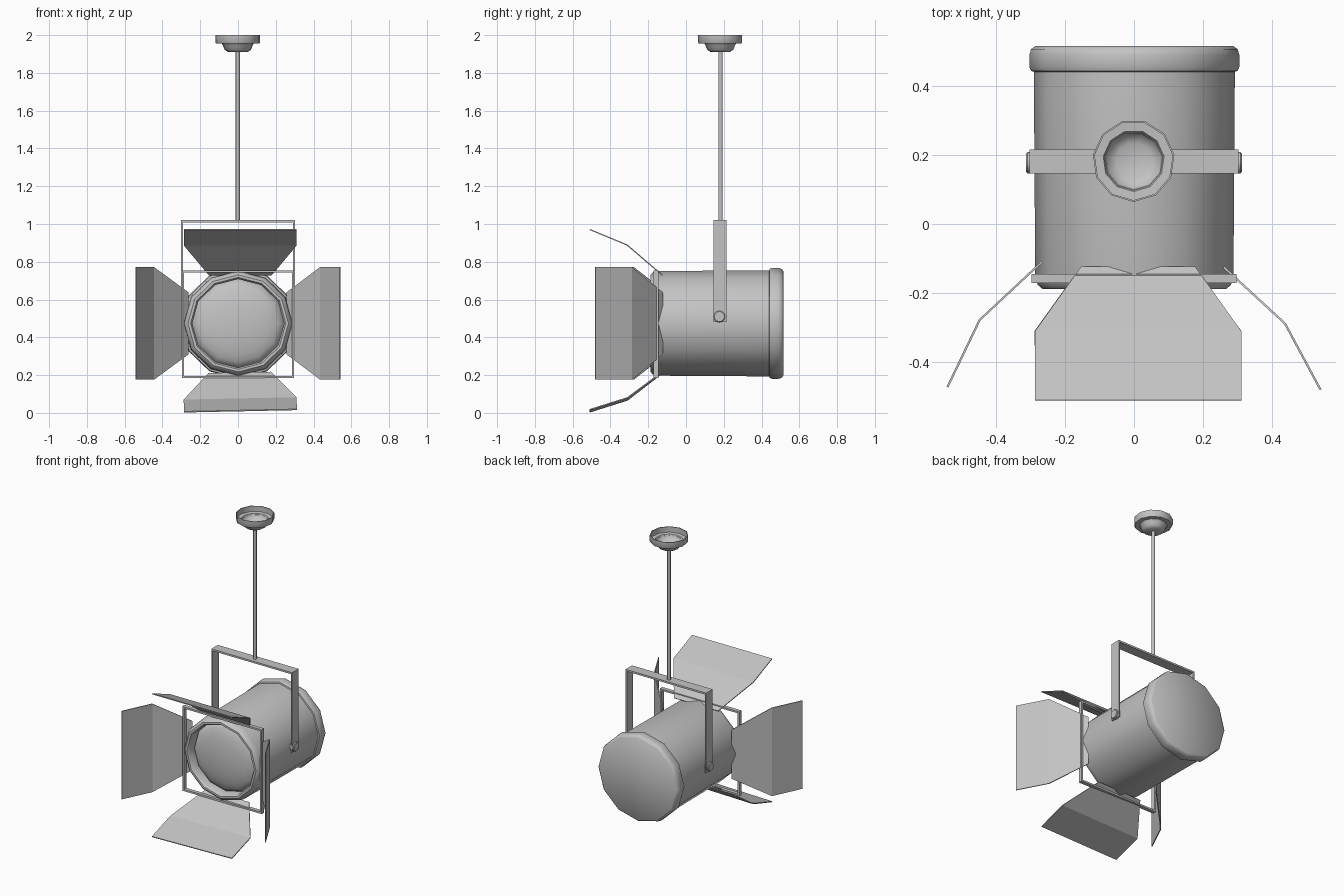
import bpy
import bmesh
from math import cos, sin, pi, radians
from mathutils import Matrix, Vector

cube = bpy.data.objects.get("Cube")
if cube:
    bpy.data.objects.remove(cube, do_unlink=True)

AXIS_Z = 0.474   # height of the lamp axis
MOUNT_Y = 0.181  # depth of yoke, rod and ceiling mount

metal = bpy.data.materials.new("grey_metal")
metal.use_nodes = True
grey = (0.55, 0.55, 0.55, 1)
metal.diffuse_color = grey
metal.node_tree.nodes["Principled BSDF"].inputs["Base Color"].default_value = grey


def finish(name, bm, smooth=True):
    bmesh.ops.recalc_face_normals(bm, faces=bm.faces)
    mesh = bpy.data.meshes.new(name)
    bm.to_mesh(mesh)
    bm.free()
    mesh.materials.append(metal)
    obj = bpy.data.objects.new(name, mesh)
    bpy.context.collection.objects.link(obj)
    if smooth:
        bpy.ops.object.select_all(action="DESELECT")
        obj.select_set(True)
        bpy.context.view_layer.objects.active = obj
        bpy.ops.object.shade_smooth_by_angle(angle=radians(40))
    return obj


def lathe(name, profile, sides, matrix, start=0.0):
    """Turn (radius, height) points around local z."""
    bm = bmesh.new()
    rings = []
    for r, h in profile:
        count = sides if r > 0 else 1
        angles = [start + 2 * pi * i / sides for i in range(count)]
        rings.append([bm.verts.new((r * cos(a), r * sin(a), h)) for a in angles])
    for low, high in zip(rings, rings[1:]):
        for i in range(sides):
            j = (i + 1) % sides
            quad = [low[i % len(low)], low[j % len(low)],
                    high[j % len(high)], high[i % len(high)]]
            bm.faces.new(list(dict.fromkeys(quad)))
    bm.transform(matrix)
    return finish(name, bm)


def bars(name, boxes):
    """One object from (centre, size) boxes."""
    bm = bmesh.new()
    for centre, size in boxes:
        matrix = Matrix.Translation(centre) @ Matrix.Diagonal((*size, 1))
        bmesh.ops.create_cube(bm, size=1, matrix=matrix)
    return finish(name, bm, smooth=False)


def flap(name, angle, path, shift=0.0):
    """Bent tapered sheet; path holds (distance, y, half width)."""
    out = Vector((cos(angle), 0, sin(angle)))
    side = Vector((-sin(angle), 0, cos(angle)))
    bm = bmesh.new()
    rows = []
    for dist, y, half in path:
        mid = Vector((shift, y, AXIS_Z)) + out * dist
        rows.append([bm.verts.new(mid + side * s * half) for s in (-1, 1)])
    for a, b in zip(rows, rows[1:]):
        bm.faces.new((a[0], a[1], b[1], b[0]))
    obj = finish(name, bm, smooth=False)
    sheet = obj.modifiers.new("thickness", "SOLIDIFY")
    sheet.thickness = 0.006
    sheet.offset = 0


# Lamp housing with rolled front lip and rounded rear cap
along_y = (Matrix.Translation((0.001, 0, AXIS_Z)) @ Matrix.Diagonal((1, 1, 0.965, 1))
           @ Matrix.Rotation(-pi / 2, 4, "X"))
lathe("housing", [
    (0.243, -0.11), (0.243, -0.176), (0.252, -0.188), (0.266, -0.188),
    (0.28, -0.176), (0.287, -0.15), (0.291, 0.44)], 12, along_y)
lathe("rear_cap", [
    (0.288, 0.44), (0.299, 0.443), (0.304, 0.455), (0.304, 0.49),
    (0.299, 0.506), (0.287, 0.515), (0, 0.515)], 12, along_y)

# Domed lens set inside the lip
dome = [(0.244 * sin(t), -0.115 - 0.06 * cos(t)) for t in (k * pi / 12 for k in range(7))]
lathe("lens", dome, 12, along_y)

# Square holder for the flaps
w, t, fy, fz = 0.297, 0.012, -0.158, 0.469
frame = []
for s in (-1, 1):
    frame.append(((s * (w - t / 2), fy, fz), (t, 0.026, 0.57)))
    frame.append(((0, fy, fz + s * (0.285 - t / 2)), (2 * w, 0.026, t)))
bars("flap_frame", frame)

# Four flaps around the front opening
flap("top_flap", pi / 2, [(0.255, -0.125, 0.165), (0.415, -0.312, 0.299), (0.497, -0.51, 0.299)], 0.012)
flap("bottom_flap", radians(-88.8), [(0.262, -0.128, 0.165), (0.4, -0.31, 0.299), (0.463, -0.51, 0.299)], 0.003)
flap("left_flap", 0, [(0.26, -0.125, 0.165), (0.437, -0.288, 0.298), (0.54, -0.48, 0.298)])
flap("right_flap", pi, [(0.265, -0.108, 0.165), (0.447, -0.278, 0.298), (0.54, -0.472, 0.298)])

# Yoke strap
yoke = [((0, MOUNT_Y, 1.014), (0.604, 0.069, 0.012))]
for s in (-1, 1):
    yoke.append(((s * 0.297, MOUNT_Y, 0.75), (0.01, 0.069, 0.54)))
bars("yoke", yoke)

# Pivot knobs
for side, s in (("left", 1), ("right", -1)):
    matrix = Matrix.Translation((0, MOUNT_Y - 0.004, 0.51)) @ Matrix.Rotation(s * pi / 2, 4, "Y")
    lathe(side + "_knob", [(0, 0.285), (0.031, 0.285), (0.031, 0.308), (0.027, 0.312), (0, 0.312)], 12, matrix)

# Hanging rod and ceiling mount, open at the top
at_mount = Matrix.Translation((-0.001, MOUNT_Y + 0.002, 0))
lathe("rod", [(0, 1.01), (0.011, 1.01), (0.011, 1.928), (0, 1.928)], 10, at_mount)
lathe("ceiling_mount", [
    (0, 1.91), (0.052, 1.91), (0.07, 1.922), (0.084, 1.955), (0.115, 1.955),
    (0.119, 1.961), (0.119, 2.0), (0.114, 2.0), (0.114, 1.963), (0.089, 1.961),
    (0.074, 1.935), (0.052, 1.924), (0, 1.924)], 11, at_mount, -pi / 2)
